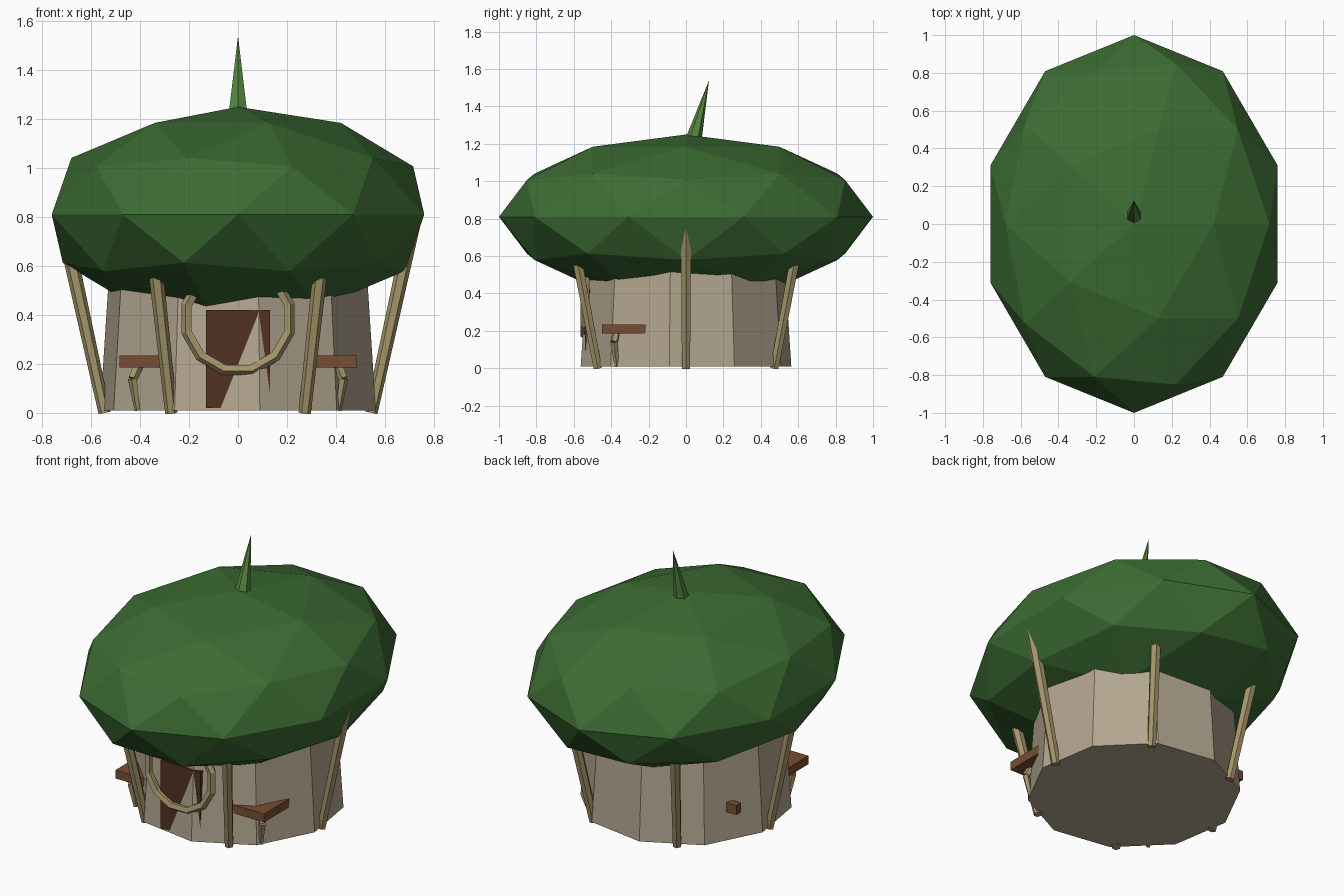
import bpy, math
from mathutils import Vector

cube = bpy.data.objects.get("Cube")
if cube:
    bpy.data.objects.remove(cube, do_unlink=True)


def material(name, rgb):
    m = bpy.data.materials.new(name)
    m.use_nodes = True
    m.diffuse_color = (*rgb, 1)
    m.node_tree.nodes["Principled BSDF"].inputs["Base Color"].default_value = (*rgb, 1)
    return m


LEAF = material("leaf green", (0.045, 0.15, 0.033))
STEM = material("stem green", (0.09, 0.24, 0.05))
WALL = material("pale bark", (0.45, 0.38, 0.275))
POST = material("post wood", (0.38, 0.30, 0.145))
DOOR = material("door brown", (0.085, 0.032, 0.017))
SHELF = material("shelf brown", (0.19, 0.075, 0.033))


def finish(name, mat):
    o = bpy.context.object
    o.name = name
    o.data.materials.clear()
    o.data.materials.append(mat)
    return o


def strut(name, mat, a, b, r1, r2, sides):
    """Tapered prism from point a to point b."""
    a, b = Vector(a), Vector(b)
    bpy.ops.mesh.primitive_cone_add(vertices=sides, radius1=r1, radius2=r2,
                                    depth=(b - a).length, location=(a + b) / 2)
    o = finish(name, mat)
    o.rotation_euler = (b - a).to_track_quat('Z', 'Y').to_euler()
    return o


def box(name, mat, low, high):
    low, high = Vector(low), Vector(high)
    bpy.ops.mesh.primitive_cube_add(size=1, location=(low + high) / 2)
    o = finish(name, mat)
    o.scale = high - low
    return o


# Faceted leafy roof
bpy.ops.mesh.primitive_ico_sphere_add(subdivisions=2, radius=1, location=(0, 0, 0.81))
finish("leaf_roof", LEAF).scale = (0.8, 1, 0.44)

# Leaning stem spike
strut("roof_stem", STEM, (0, 0.035, 1.2), (0, 0.123, 1.54), 0.046, 0, 6)

# Ten-sided tapered wall
bpy.ops.mesh.primitive_cone_add(vertices=10, radius1=0.57, radius2=0.528, depth=0.64,
                                location=(0, 0, 0.33))
finish("round_wall", WALL).rotation_euler.z = math.radians(9)

# Six outward-leaning posts
for i in range(6):
    c, s = math.cos(math.radians(60 * i)), math.sin(math.radians(60 * i))
    strut(f"roof_post_{i + 1}", POST, (0.545 * c, 0.545 * s, 0),
          (0.72 * c, 0.72 * s, 0.8), 0.025, 0.032, 6)

# Door slab set into the wall, with a hoop hanging in front
box("door", DOOR, (-0.13, -0.537, 0.02), (0.13, -0.4, 0.42))
bpy.ops.mesh.primitive_torus_add(major_segments=12, minor_segments=5, major_radius=0.215,
                                 minor_radius=0.024, location=(0, -0.54, 0.385),
                                 rotation=(math.pi / 2, 0, 0))
finish("door_hoop", POST).rotation_euler.y = math.radians(15)

# Corner shelves with bent brackets
for side, label in ((-1, "right"), (1, "left")):
    xs = sorted((0.25 * side, 0.485 * side))
    box(f"{label}_shelf", SHELF, (xs[0], -0.45, 0.185), (xs[1], -0.2, 0.235))
    knee = (0.43 * side, -0.385, 0.14)
    strut(f"{label}_bracket_top", POST, knee, (0.405 * side, -0.37, 0.2), 0.02, 0.022, 5)
    strut(f"{label}_bracket_foot", POST, (0.41 * side, -0.37, 0.01), knee, 0.012, 0.02, 5)

# Small peg on the rear wall
box("wall_peg", SHELF, (-0.525, 0.235, 0.175), (-0.46, 0.28, 0.23))
